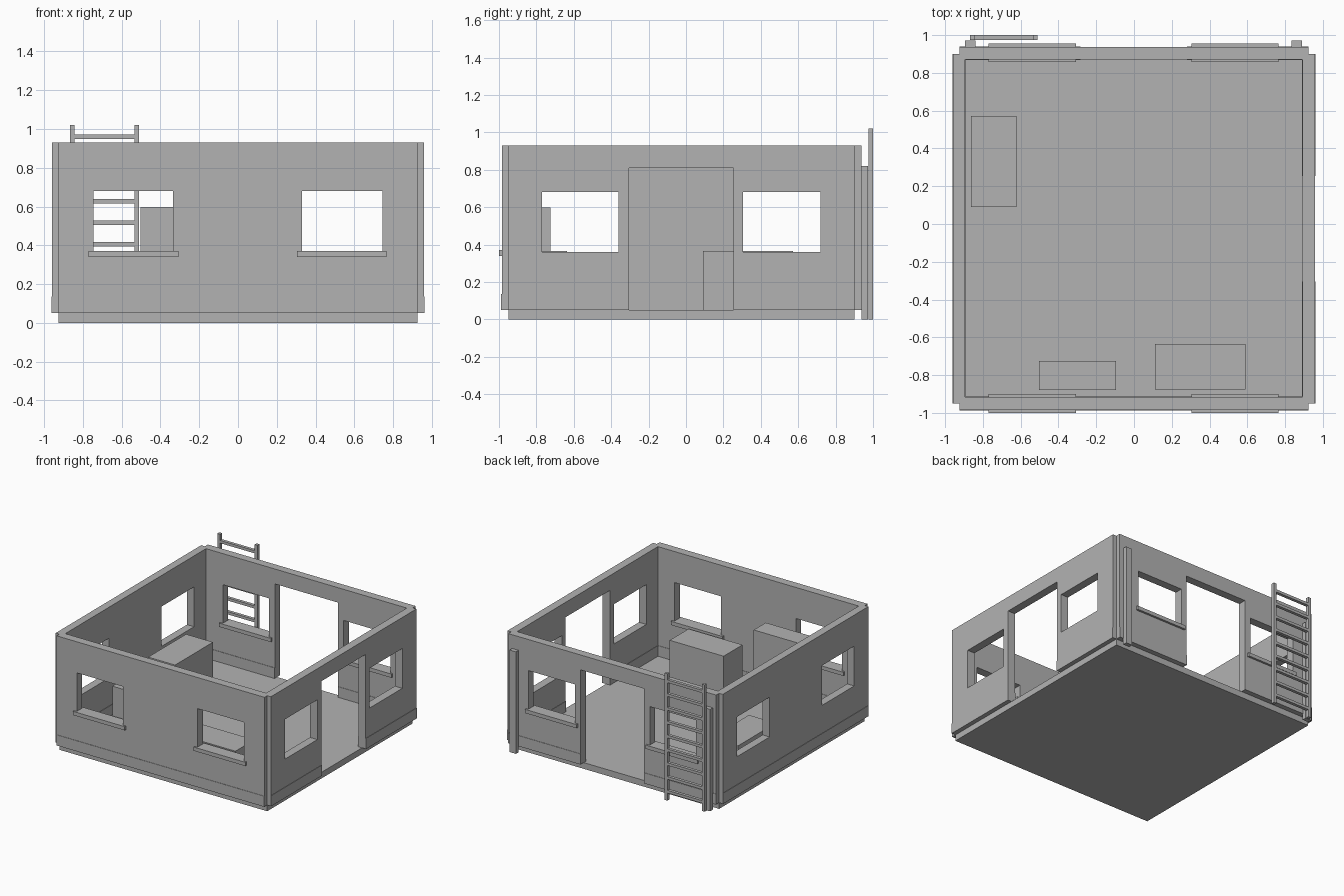
import bpy
import bmesh
import math
from mathutils import Vector

cube = bpy.data.objects.get("Cube")
if cube:
    bpy.data.objects.remove(cube, do_unlink=True)

# Single plain grey for the whole building
GREY = (0.45, 0.45, 0.45, 1.0)
grey = bpy.data.materials.new("plain_grey")
grey.use_nodes = True
grey.diffuse_color = GREY
grey.node_tree.nodes["Principled BSDF"].inputs["Base Color"].default_value = GREY


def finish(name, bm):
    bmesh.ops.recalc_face_normals(bm, faces=bm.faces)
    mesh = bpy.data.meshes.new(name)
    bm.to_mesh(mesh)
    bm.free()
    mesh.materials.append(grey)
    obj = bpy.data.objects.new(name, mesh)
    bpy.context.collection.objects.link(obj)
    return obj


def box(name, x, y, z):
    """Box from (low, high) ranges on each axis."""
    bm = bmesh.new()
    bmesh.ops.create_cube(bm, size=1)
    for v in bm.verts:
        v.co = Vector([(a + b) / 2 + c * (b - a) for (a, b), c in zip((x, y, z), v.co)])
    return finish(name, bm)


def panel(name, axis, span, depth, height, openings):
    """Upright slab along an axis, with rectangular openings (u0, u1, z0, z1)."""
    def cuts(limits, values):
        return sorted({*limits, *(v for v in values if limits[0] < v < limits[1])})

    us = cuts(span, [u for o in openings for u in o[:2]])
    zs = cuts(height, [z for o in openings for z in o[2:]])

    def place(u, z):
        return (u, depth[0], z) if axis == "x" else (depth[0], u, z)

    bm = bmesh.new()
    for u0, u1 in zip(us, us[1:]):
        for z0, z1 in zip(zs, zs[1:]):
            u, z = (u0 + u1) / 2, (z0 + z1) / 2
            if any(o[0] < u < o[1] and o[2] < z < o[3] for o in openings):
                continue
            bm.faces.new([bm.verts.new(place(*p)) for p in
                          ((u0, z0), (u1, z0), (u1, z1), (u0, z1))])
    bmesh.ops.remove_doubles(bm, verts=bm.verts, dist=0.0001)
    thick = depth[1] - depth[0]
    offset = Vector((0, thick, 0)) if axis == "x" else Vector((thick, 0, 0))
    grown = bmesh.ops.extrude_face_region(bm, geom=bm.faces[:], use_keep_orig=True)
    bmesh.ops.translate(bm, vec=offset,
                        verts=[g for g in grown["geom"] if isinstance(g, bmesh.types.BMVert)])
    bmesh.ops.recalc_face_normals(bm, faces=bm.faces)
    bmesh.ops.dissolve_limit(bm, angle_limit=math.radians(1), verts=bm.verts, edges=bm.edges)
    return finish(name, bm)


FLOOR, TOP, DOOR_TOP, SKIRT = 0.05, 0.93, 0.81, 0.135
LIP = 0.003

# Floor slab
box("floor_slab", (-0.925, 0.925), (-0.95, 0.90), (0, FLOOR))

# Walls with windows and doors, each with a thin skirting on both faces
end_windows = [(-0.745, -0.335, 0.36, 0.68), (0.33, 0.745, 0.36, 0.68)]
side_windows = [(-0.77, -0.36, 0.36, 0.68), (0.305, 0.72, 0.36, 0.68)]
back_door = (-0.283, 0.28, 0, DOOR_TOP)
side_door = (-0.305, 0.255, 0, DOOR_TOP)
end_span, side_span = (-0.925, 0.925), (-0.95, 0.90)
walls = [
    ("front", "x", end_span, (-0.985, -0.917), end_windows),
    ("back", "x", end_span, (0.872, 0.938), end_windows + [back_door]),
    ("left", "y", side_span, (0.892, 0.958), side_windows + [side_door]),
    ("right", "y", side_span, (-0.958, -0.895), side_windows),
]
for side, axis, span, depth, openings in walls:
    panel(side + "_wall", axis, span, depth, (FLOOR, TOP), openings)
    panel(side + "_skirting", axis, span, (depth[0] - LIP, depth[1] + LIP),
          (FLOOR, SKIRT), openings)

# Window sills on the front and back walls
for side, depth in (("front", (-1.0, -0.90)), ("back", (0.858, 0.955))):
    for hand, span in (("right", (-0.77, -0.308)), ("left", (0.305, 0.765))):
        box(f"{side}_{hand}_sill", span, depth, (0.34, 0.37))

# Upright posts on the back wall
for hand, span in (("right", (-0.895, -0.84)), ("left", (0.833, 0.89))):
    box(f"back_{hand}_post", span, (0.937, 0.972), (0, 0.82))

# Ladder
ladder_depth = (0.975, 1.0)
box("ladder_outer_rail", (-0.867, -0.842), ladder_depth, (0, 1.02))
box("ladder_inner_rail", (-0.535, -0.51), ladder_depth, (0, 1.02))
for i in range(9):
    z = 0.96 - i * 0.111
    box(f"ladder_rung_{i + 1}", (-0.845, -0.53), ladder_depth, (z - 0.011, z + 0.011))

# Furniture blocks
box("low_side_cabinet", (-0.863, -0.623), (0.09, 0.572), (FLOOR, 0.365))
box("low_front_cabinet", (0.11, 0.59), (-0.875, -0.635), (FLOOR, 0.365))
box("tall_front_cabinet", (-0.503, -0.095), (-0.878, -0.725), (FLOOR, 0.597))
